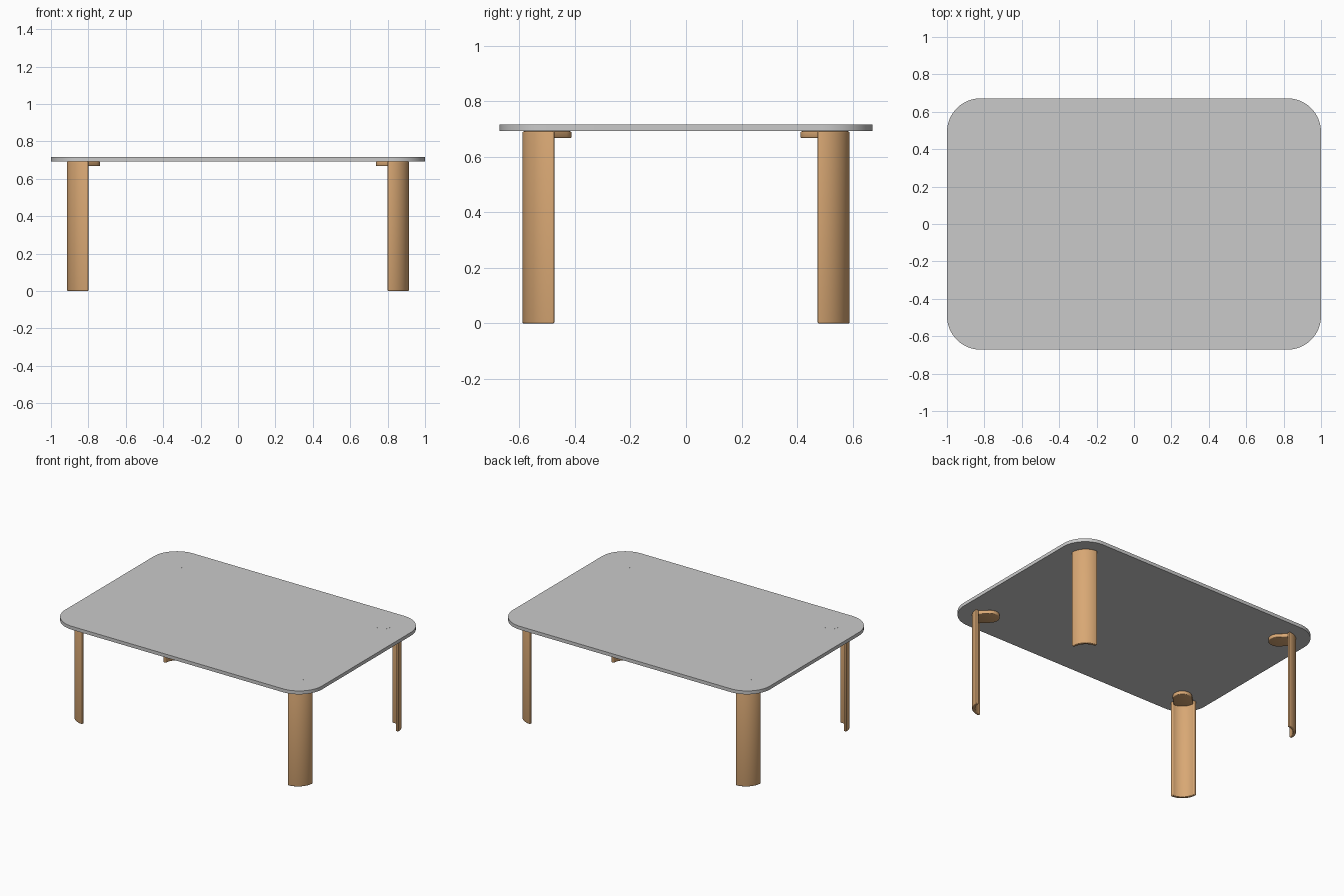
import bpy, bmesh
from math import sin, cos, pi, radians, asin, atan2

cube = bpy.data.objects.get("Cube")
if cube:
    bpy.data.objects.remove(cube)


def material(name, rgb):
    m = bpy.data.materials.new(name)
    m.use_nodes = True
    m.diffuse_color = (*rgb, 1)
    bsdf = next(n for n in m.node_tree.nodes if n.type == 'BSDF_PRINCIPLED')
    bsdf.inputs["Base Color"].default_value = (*rgb, 1)
    return m


grey = material("grey_top", (0.59, 0.59, 0.59))
wood = material("warm_wood", (0.69, 0.39, 0.175))


def arc(cx, cy, r, a0, a1, n):
    return [(cx + r * cos(a0 + (a1 - a0) * i / n),
             cy + r * sin(a0 + (a1 - a0) * i / n)) for i in range(n + 1)]


def prism(name, outline, z0, z1, mat, bevel=0.0, loc=(0, 0), turn=0.0):
    """Extrude a closed outline upward and soften its sharp edges."""
    bm = bmesh.new()
    base = bm.faces.new([bm.verts.new((x, y, z0)) for x, y in outline])
    top = bmesh.ops.extrude_face_region(bm, geom=[base], use_keep_orig=True)
    for v in top["geom"]:
        if isinstance(v, bmesh.types.BMVert):
            v.co.z = z1
    bmesh.ops.recalc_face_normals(bm, faces=bm.faces[:])
    if bevel:
        sharp = [e for e in bm.edges if e.calc_face_angle(0) > radians(40)]
        bmesh.ops.bevel(bm, geom=sharp, offset=bevel, segments=3,
                        profile=0.5, affect='EDGES', clamp_overlap=True)
    me = bpy.data.meshes.new(name)
    bm.to_mesh(me)
    bm.free()
    me.materials.append(mat)
    ob = bpy.data.objects.new(name, me)
    ob.location = (*loc, 0)
    ob.rotation_euler.z = turn
    bpy.context.collection.objects.link(ob)
    bpy.ops.object.select_all(action='DESELECT')
    ob.select_set(True)
    bpy.context.view_layer.objects.active = ob
    bpy.ops.object.shade_smooth_by_angle(angle=radians(35))
    return ob


# Table top: rounded rectangle
UNDER, UPPER = 0.692, 0.716
HX, HY, R = 1.0, 0.672, 0.18
outline = []
for k, (sx, sy) in enumerate([(1, 1), (-1, 1), (-1, -1), (1, -1)]):
    outline += arc(sx * (HX - R), sy * (HY - R), R, k * pi / 2, (k + 1) * pi / 2, 16)
prism("table_top", outline, UNDER, UPPER, grey)

# Leg section: quarter-ring shell, bulging along local +x
R_OUT, R_IN = 0.115, 0.094
leg = arc(0, 0, R_OUT, -pi / 4, pi / 4, 20) + arc(0, 0, R_IN, pi / 4, -pi / 4, 20)

# Bracket: round tongue reaching from the mounting point into the leg
B, REACH = 0.062, 0.1
half = asin(B / REACH)
bracket = arc(0, 0, B, pi / 2, 3 * pi / 2, 20) + arc(0, 0, REACH, -half, half, 8)

inlay = arc(0, 0, 0.05, 0, 2 * pi, 32)[:-1]

for side, sx in (("left", 1), ("right", -1)):
    for end, sy in (("front", -1), ("back", 1)):
        spot = (0.8 * sx, 0.474 * sy)
        turn = atan2(sy, sx)
        tag = f"{end}_{side}"
        prism(tag + "_leg", leg, 0, UNDER, wood, 0.005, spot, turn)
        prism(tag + "_bracket", bracket, 0.667, UNDER, wood, 0.005, spot, turn)
        # Nearly flush mounting disc in the top
        prism(tag + "_inlay", inlay, UPPER - 0.004, UPPER + 0.0002, grey, 0, spot)
